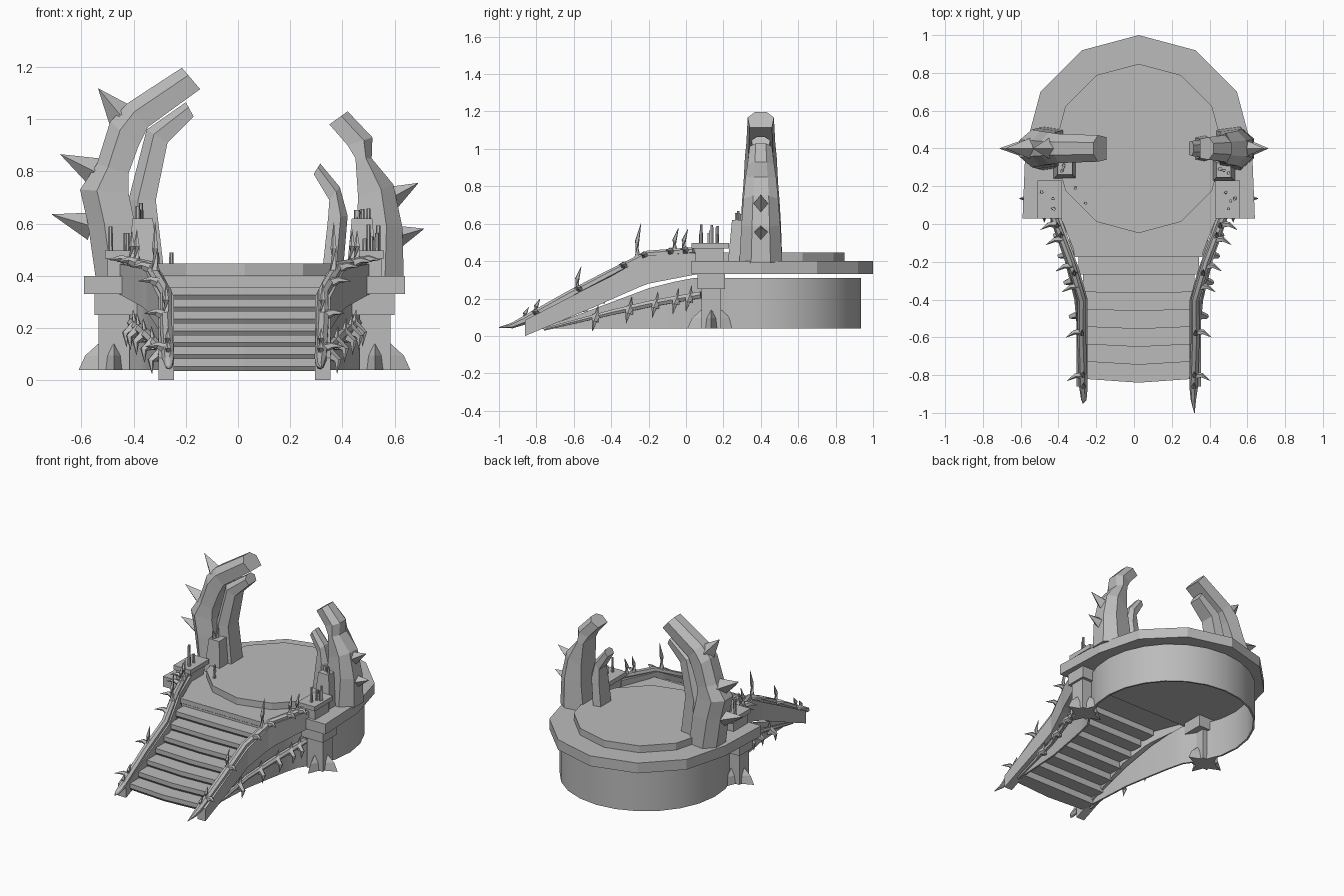
import bpy, bmesh, math, random
from mathutils import Vector

random.seed(4)
old = bpy.data.objects.get("Cube")
if old:
    bpy.data.objects.remove(old, do_unlink=True)

stone = bpy.data.materials.new("grey_stone")
stone.use_nodes = True
GREY = (0.5, 0.5, 0.5, 1)
stone.diffuse_color = GREY
stone.node_tree.nodes["Principled BSDF"].inputs["Base Color"].default_value = GREY

CX, CY = 0.025, 0.4      # centre of the dais
SIDES = ((-1, "right"), (1, "left"))


def finish(name, bm, smooth=False):
    bmesh.ops.recalc_face_normals(bm, faces=bm.faces)
    mesh = bpy.data.meshes.new(name)
    bm.to_mesh(mesh)
    bm.free()
    mesh.materials.append(stone)
    ob = bpy.data.objects.new(name, mesh)
    bpy.context.collection.objects.link(ob)
    if smooth:
        bpy.ops.object.select_all(action='DESELECT')
        ob.select_set(True)
        bpy.context.view_layer.objects.active = ob
        bpy.ops.object.shade_smooth_by_angle(angle=math.radians(50))


def loft(bm, sections):
    """Skin matching closed cross-sections and cap both ends."""
    rings = [[bm.verts.new(p) for p in s] for s in sections]
    n = len(rings[0])
    for a, b in zip(rings, rings[1:]):
        for i in range(n):
            j = (i + 1) % n
            bm.faces.new((a[i], a[j], b[j], b[i]))
    bm.faces.new(rings[0])
    bm.faces.new(rings[-1])


def prism(bm, plan, z0, z1):
    loft(bm, [[(x, y, z) for x, y in plan] for z in (z0, z1)])


def block(bm, x, y, hx, hy, z0, z1, taper=1.0):
    loft(bm, [[(x + i * hx * k, y + j * hy * k, z)
               for i, j in ((-1, -1), (1, -1), (1, 1), (-1, 1))]
              for z, k in ((z0, 1), (z1, taper))])


def tube(bm, path, radii, n=6):
    pts = [Vector(p) for p in path]
    sections = []
    for i, p in enumerate(pts):
        t = pts[min(i + 1, len(pts) - 1)] - pts[max(i - 1, 0)]
        q = t.to_track_quat('Z', 'Y')
        sections.append([p + q @ Vector((radii[i] * math.cos(k * math.tau / n),
                                         radii[i] * math.sin(k * math.tau / n), 0))
                         for k in range(n)])
    loft(bm, sections)


def thorn(bm, base, tip, r, bend=(0, 0, 0), n=5):
    a, b = Vector(base), Vector(tip)
    tube(bm, [a, (a + b) / 2 + Vector(bend), b], [r, r * 0.6, 0.001], n)


def sample(path, y):
    """Point on a path of (offset, y, z) at depth y."""
    for a, b in zip(path, path[1:]):
        if y <= b[1]:
            return Vector(a).lerp(Vector(b), (y - a[1]) / (b[1] - a[1]))
    return Vector(path[-1])


def mirrored(half):
    return [(CX + d, y) for d, y in half] + [(CX - d, y) for d, y in reversed(half) if d > 0]


def ngon(r, n=12):
    return [(CX + r * math.cos(i * math.tau / n), CY + r * math.sin(i * math.tau / n)) for i in range(n)]


# Dais: wide slab with front shoulders, raised floor, landing
bm = bmesh.new()
prism(bm, mirrored([(0, 1), (.3, .92), (.52, .7), (.6, .4), (.615, .03), (.41, .03)]), .33, .40)
finish("dais_slab", bm)
bm = bmesh.new()
prism(bm, ngon(.448), .39, .447)
finish("dais_floor", bm)
bm = bmesh.new()
prism(bm, mirrored([(.43, .08), (.41, .03), (.33, -.175)]), .35, .402)
finish("landing", bm)

# Drum wall, curving in behind the pillars to the walls that carry the stairs
flank = [(.372, -.06, .29), (.345, -.2, .255), (.31, -.4, .18), (.29, -.76, .045)]
wall = [(CX - d, y, z) for d, y, z in reversed(flank)]
for i in range(19):
    a = math.radians(222 - 264 * i / 18)
    wall.append((CX + .535 * math.cos(a), CY + .535 * math.sin(a), .31))
wall += [(CX + d, y, z) for d, y, z in flank]
bm = bmesh.new()
sections = []
for i, (x, y, z) in enumerate(wall):
    a, b = wall[max(i - 1, 0)], wall[min(i + 1, len(wall) - 1)]
    inward = Vector((b[1] - a[1], a[0] - b[0])).normalized() * .012
    ix, iy = x + inward.x, y + inward.y
    sections.append([(x, y, .04), (x, y, z), (ix, iy, z), (ix, iy, .04)])
loft(bm, sections)
finish("drum_wall", bm, True)

# Steps with a slanted riser under each nosing, the lower ones slightly bowed
bm = bmesh.new()
for i in range(8):
    y = -.82 + .092 * i
    w = .285 if y < -.4 else .285 + (y + .4) * .25
    top = .083 + .0455 * i
    bow = .02 * (1 - i / 7)
    loft(bm, [[(CX - w, y + back, z), (CX, y + back - bow, z), (CX + w, y + back, z),
               (CX + w, y + .11, z), (CX - w, y + .11, z)]
              for back, z in ((.012, top - .047), (0, top - .03), (0, top))])
finish("steps", bm)

RAIL = [(.292, -.86, .085), (.30, -.62, .22), (.30, -.4, .335), (.36, -.2, .435), (.45, .04, .455)]
VINE = [(.30, -.76, .035), (.325, -.4, .125), (.37, -.2, .17), (.43, .08, .22)]

for s, side in SIDES:
    def X(d):
        return CX + s * d

    # Stair stringer
    bm = bmesh.new()
    loft(bm, [[(X(d - .03), y, lo), (X(d + .03), y, lo), (X(d + .03), y, hi), (X(d - .03), y, hi)]
              for d, y, lo, hi in ((.30, -.86, 0, .085), (.30, -.5, .15, .27), (.30, -.4, .195, .32),
                                   (.345, -.24, .265, .41), (.36, -.2, .28, .43), (.45, .06, .33, .445))])
    finish(side + "_stringer", bm)

    # Thorny handrail, ending in a point at the front
    bm = bmesh.new()
    tip = -1 if s > 0 else -.95
    path = [(X(.295), tip, .045), (X(.29), -.93, .055)] + [(X(d), y, z) for d, y, z in RAIL]
    tube(bm, path, [.002, .015, .024, .024, .023, .022, .02], 7)
    finish(side + "_handrail", bm, True)
    bm = bmesh.new()
    for y, h in ((-.86, .07), (-.8, .08), (-.58, .13), (-.26, .2), (-.06, .13), (-.01, .12)):
        d, _, z = sample(RAIL, y)
        thorn(bm, (X(d), y, z), (X(d), y + .02, z + h), .021, (0, -.012, 0))
    for y in (-.8, -.57, -.33, -.22, -.08, 0):
        d, _, z = sample(RAIL, y)
        thorn(bm, (X(d), y, z), (X(d + .085), y - .03, z + .01), .022, (0, .012, .01))
    finish(side + "_rail_thorns", bm)

    # Lower thorny vine along the side wall
    bm = bmesh.new()
    tube(bm, [(X(d), y, z) for d, y, z in VINE], [.008, .016, .02, .02])
    for y in (-.48, -.3, -.16, -.05, .02):
        d, _, z = sample(VINE, y)
        thorn(bm, (X(d), y, z), (X(d + .035), y - .02, z - .08), .024, (s * .022, 0, .01))
        thorn(bm, (X(d), y, z - .03), (X(d + .01), y + .01, z + .06), .018)
    finish(side + "_side_vine", bm)

    # Pillar with capital and clawed foot
    bm = bmesh.new()
    block(bm, X(.485), .135, .09, .073, .25, .335)
    block(bm, X(.50), .135, .06, .053, .04, .26)
    finish(side + "_pillar", bm)
    bm = bmesh.new()
    for ux, uy, r in ((1, 0, .06), (-1, 0, .06), (0, 1, .053), (0, -1, .053)):
        cx, cy = X(.50), .135
        sec = []
        for out, half, z in ((r + .075, .022, .04), (r + .05, .018, .095), (r, .005, .14)):
            sec.append([(cx + ux * o + uy * h, cy + uy * o + ux * h, z)
                        for o, h in ((out, 0), (r - .01, half * 1.6), (r - .01, -half * 1.6))])
        loft(bm, sec)
    finish(side + "_foot_claws", bm)

    # Candle table on the shoulder, plus tapered plinth beside the horn
    bm = bmesh.new()
    block(bm, X(.475), .125, .05, .075, .40, .47)
    block(bm, X(.47), .13, .065, .1, .467, .497)
    finish(side + "_candle_table", bm)
    pd, py = (.39, .30) if s < 0 else (.45, .285)
    bm = bmesh.new()
    block(bm, X(pd), py, .06, .06, .40, .62, .65)
    finish(side + "_plinth", bm)
    bm = bmesh.new()
    spots = [(random.uniform(.435, .52), random.uniform(.07, .19), .49, random.uniform(.05, .11))
             for _ in range(6)]
    spots += [(pd + random.uniform(-.025, .025), py + random.uniform(-.025, .025), .61,
               random.uniform(.03, .075)) for _ in range(4)]
    if s < 0:
        spots += [(.335, .19, .44, .05), (.28, .11, .44, .05)]
    for d, y, z, h in spots:
        tube(bm, [(X(d), y, z), (X(d), y, z + h)], [.009, .008])
    finish(side + "_candles", bm)


def horn(name, pairs, w0, w1):
    """Curved horn from (outer x, z, inner x, z) stations, narrowing in depth."""
    bm = bmesh.new()
    sections = []
    for i, (ox, oz, ix, iz) in enumerate(pairs):
        w = w0 + (w1 - w0) * i / (len(pairs) - 1)
        mx, mz = ox + (ix - ox) * .35, oz + (iz - oz) * .35
        sections.append([(ox, CY - w * .45, oz), (ox, CY + w * .45, oz), (mx, CY + w, mz),
                         (ix, CY + w * .85, iz), (ix, CY - w * .85, iz), (mx, CY - w, mz)])
    loft(bm, sections)
    finish(name, bm)


horn("tall_horn", [(-.545, .39, -.37, .39), (-.575, .6, -.395, .6), (-.605, .73, -.42, .72),
                   (-.54, .83, -.42, .79), (-.49, .99, -.38, .9), (-.425, 1.06, -.345, .97),
                   (-.215, 1.197, -.145, 1.115)], .115, .07)
horn("tall_horn_inner_prong", [(-.43, .39, -.28, .39), (-.42, .69, -.315, .69), (-.35, .96, -.27, .91),
                               (-.2, 1.065, -.17, 1.01)], .075, .05)
horn("short_horn", [(.635, .39, .43, .39), (.63, .585, .455, .6), (.595, .75, .46, .70),
                    (.512, .85, .45, .85), (.515, .93, .42, .90), (.42, 1.03, .35, .98)], .115, .06)
horn("short_horn_inner_prong", [(.40, .39, .32, .39), (.42, .63, .345, .62), (.39, .74, .35, .69),
                                (.315, .83, .29, .79)], .07, .04)

# Four-sided spikes on the outer curve of each horn
bm = bmesh.new()
for bx, bz, tx, tz in ((-.45, 1.015, -.535, 1.117), (-.55, .80, -.68, .865), (-.56, .59, -.712, .635),
                       (.59, .70, .69, .755), (.61, .55, .712, .58)):
    a, b = Vector((bx, CY, bz)), Vector((tx, CY, tz))
    tube(bm, [a, b], [.055 if bx < 0 else .045, .001], 4)
finish("horn_spikes", bm)
